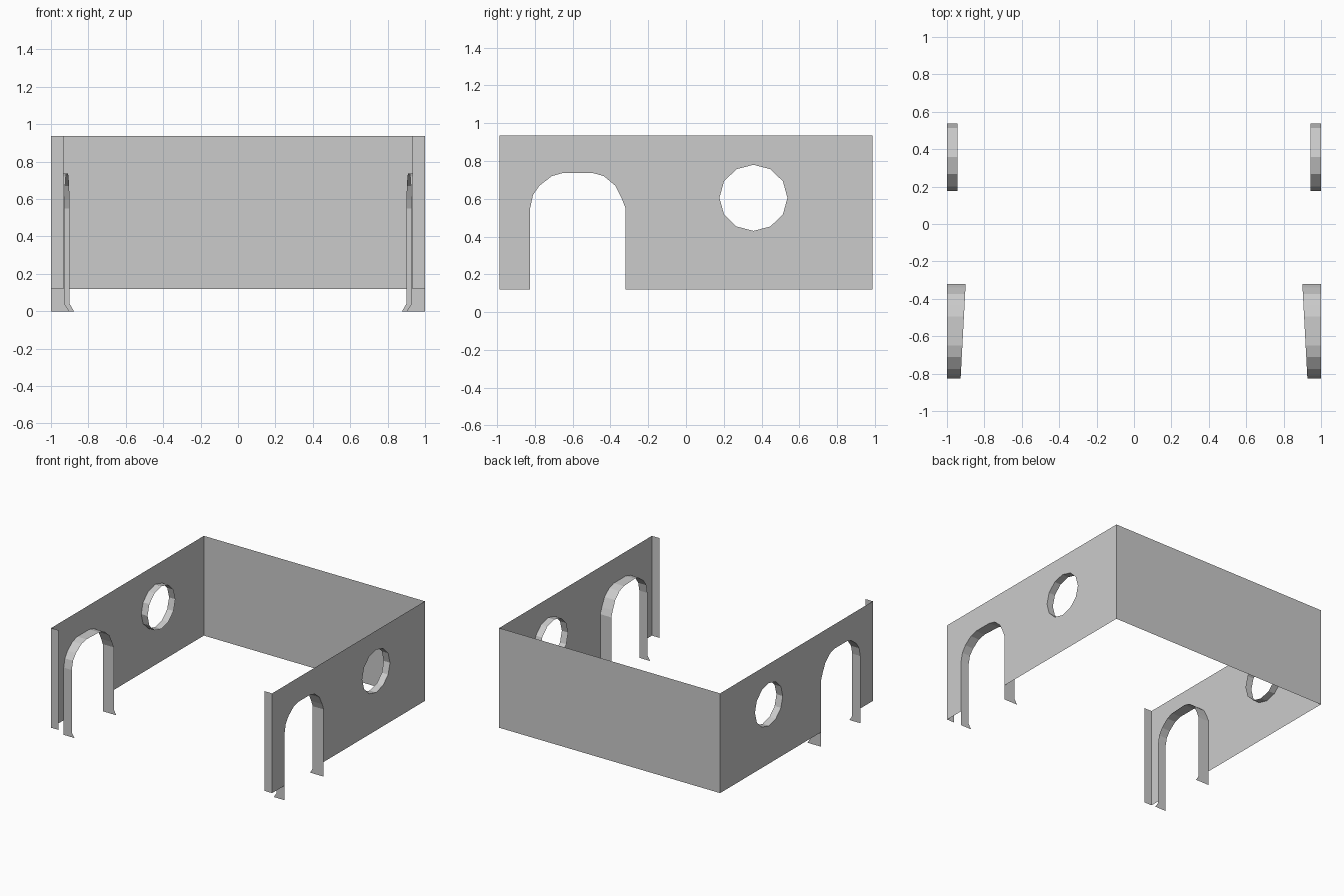
import bpy, bmesh, math
from mathutils import Vector

if "Cube" in bpy.data.objects:
    bpy.data.objects.remove(bpy.data.objects["Cube"])

X, Y, Z0, Z1 = 1.0, 0.987, 0.12, 0.936


def finish(name, bm, mirror=True):
    mesh = bpy.data.meshes.new(name)
    bm.to_mesh(mesh)
    bm.free()
    obj = bpy.data.objects.new(name, mesh)
    bpy.context.collection.objects.link(obj)
    if mirror:
        obj.modifiers.new("Mirror", 'MIRROR').use_axis[0] = True
    return obj


def quad(name, pts, mirror=True):
    bm = bmesh.new()
    bm.faces.new([bm.verts.new(p) for p in pts])
    return finish(name, bm, mirror)


def liner(name, path, closed=False):
    """Strip running inward from the side wall; path holds (y, z, inner x)."""
    bm = bmesh.new()
    rows = [(bm.verts.new((X, y, z)), bm.verts.new((x, y, z))) for y, z, x in path]
    if closed:
        rows.append(rows[0])
    for a, b in zip(rows, rows[1:]):
        bm.faces.new((a[0], a[1], b[1], b[0]))
    return finish(name, bm)


# Opening outlines as (y, z), front to back over the top
arch = [(-.825, .55), (-.81, .62), (-.775, .67), (-.71, .72), (-.65, .737),
        (-.495, .737), (-.435, .72), (-.375, .67), (-.34, .60), (-.32, .55)]
ring = [(.357 - .18 * math.cos(math.tau * i / 12),
         .605 + .175 * math.sin(math.tau * i / 12)) for i in range(12)]

# Side walls with arch notch and round window
bm = bmesh.new()
outline = [(-Y, Z0), (-.825, Z0)] + arch + [(-.32, Z0), (Y, Z0), (Y, Z1), (-Y, Z1)]
for loop in (outline, ring):
    vs = [bm.verts.new((X, y, z)) for y, z in loop]
    for a, b in zip(vs, vs[1:] + vs[:1]):
        bm.edges.new((a, b))
bmesh.ops.triangle_fill(bm, edges=bm.edges[:], use_beauty=True, normal=Vector((1, 0, 0)))
bmesh.ops.dissolve_limit(bm, angle_limit=0.01, verts=bm.verts[:], edges=bm.edges[:])
for f in bm.faces:
    if f.normal.x < 0:
        f.normal_flip()
finish("side_wall", bm)

# Back wall and narrow front returns
quad("back_wall", [(X, Y, Z0), (-X, Y, Z0), (-X, Y, Z1), (X, Y, Z1)], mirror=False)
quad("front_return", [(.933, -Y, Z0), (X, -Y, Z0), (X, -Y, Z1), (.933, -Y, Z1)])


# Arch liner, deeper at the back, with flared feet reaching the ground
def depth(y):
    return .927 - .027 * (y + .825) / .505


path = [(-.825, 0, .902), (-.825, .04, .927)]
path += [(y, z, depth(y)) for y, z in arch]
path += [(-.32, .04, .90), (-.32, 0, .877)]
liner("arch_liner", path)

# Window liner
liner("window_liner", [(y, z, .943) for y, z in ring], closed=True)
